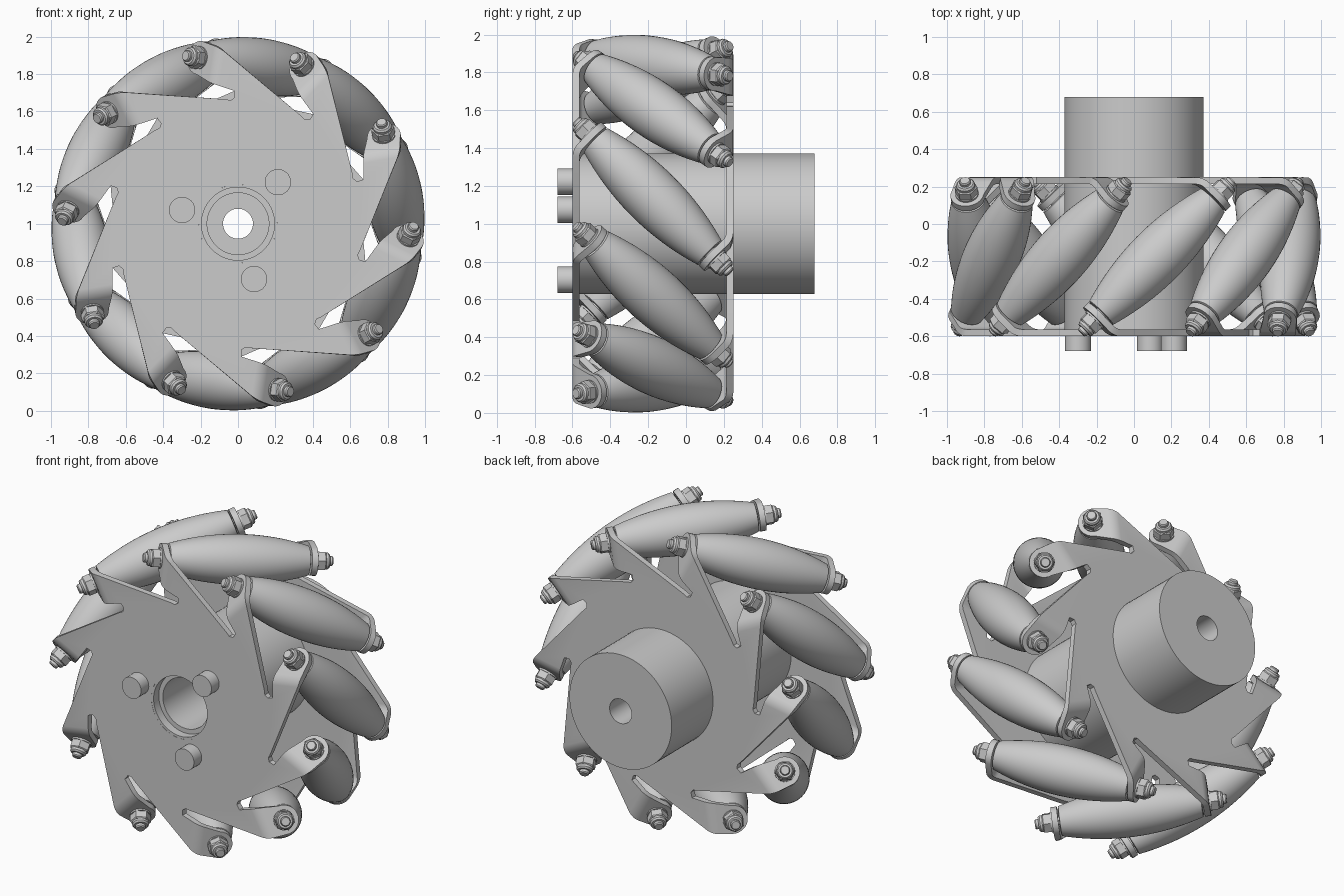
import bpy, bmesh
from math import sin, cos, pi, radians, sqrt
from mathutils import Matrix, Vector

if "Cube" in bpy.data.objects:
    bpy.data.objects.remove(bpy.data.objects["Cube"])

COUNT = 10
STEP = 2 * pi / COUNT
FIRST = radians(9.7)          # angle of the first roller's middle
CENTRE = Vector((0, -0.175, 1))
AXIS_R = 0.848                # distance of roller axes from the wheel axis
THICK = 0.037
PLATE_N = 0.4065              # plate mid-surface, measured from the wheel middle
FOLD_T = 0.235

grey = bpy.data.materials.new("light_grey")
grey.use_nodes = True
grey.diffuse_color = (0.6, 0.6, 0.6, 1)
grey.node_tree.nodes["Principled BSDF"].inputs["Base Color"].default_value = (0.6, 0.6, 0.6, 1)


def frame(angle):
    """Local axes: radial, tangential, towards the front."""
    m = Matrix(((cos(angle), -sin(angle), 0), (0, 0, -1), (sin(angle), cos(angle), 0)))
    return Matrix.Translation(CENTRE) @ m.to_4x4()


def smooth(mesh, angle=30):
    for p in mesh.polygons:
        p.use_smooth = True
    mesh.set_sharp_from_angle(angle=radians(angle))


def add(name, mesh, matrix):
    ob = bpy.data.objects.new(name, mesh)
    bpy.context.collection.objects.link(ob)
    ob.matrix_world = matrix
    return ob


def lathe(name, stacks):
    """Revolve (radius, height) profiles about z; each stack is (sides, profile)."""
    bm = bmesh.new()
    for sides, profile in stacks:
        rings = []
        for r, h in profile:
            if r == 0:
                rings.append([bm.verts.new((0, 0, h))] * sides)
            else:
                rings.append([bm.verts.new((r * cos(2 * pi * i / sides), r * sin(2 * pi * i / sides), h))
                              for i in range(sides)])
        for a, b in zip(rings, rings[1:]):
            for i in range(sides):
                j = (i + 1) % sides
                bm.faces.new(list(dict.fromkeys((a[i], a[j], b[j], b[i]))))
    bmesh.ops.recalc_face_normals(bm, faces=bm.faces)
    mesh = bpy.data.meshes.new(name)
    bm.to_mesh(mesh)
    bm.free()
    mesh.materials.append(grey)
    smooth(mesh)
    return mesh


# Side plate with slots and folded tabs
def side_plate(name, matrix):
    bm = bmesh.new()
    outer = [(0.606, -0.298), (0.603, -0.272), (0.62, -0.25), (0.92, FOLD_T), (0.72, FOLD_T), (0.70, 0.12)]
    for k in range(COUNT):
        turn = Matrix.Rotation(k * STEP, 3, 'Z')
        after = Matrix.Rotation(STEP, 3, 'Z')
        rim = [Vector((r, t, PLATE_N)) for r, t in outer]
        start = rim[0].to_2d()
        a0 = -Vector((1, 0)).angle_signed(start)
        hole = [Vector((0.21 * cos(a0 + STEP * i / 8), 0.21 * sin(a0 + STEP * i / 8), PLATE_N))
                for i in range(8, -1, -1)]
        verts = [bm.verts.new(turn @ p) for p in rim + [after @ rim[0]] + hole]
        bm.faces.new(verts)
        # rounded tab, square to the roller axis
        q0 = (PLATE_N - FOLD_T) / sqrt(2)
        tab = []
        for i in range(13):
            a = pi * i / 12
            r, q = AXIS_R + 0.09 * cos(a), (q0 + 0.09 * sin(a)) / sqrt(2)
            tab.append(bm.verts.new(turn @ Vector((r, FOLD_T + q, PLATE_N - q))))
        bm.faces.new([verts[4], verts[3]] + tab)
    bmesh.ops.remove_doubles(bm, verts=bm.verts, dist=0.0005)
    bmesh.ops.recalc_face_normals(bm, faces=bm.faces)
    folds = [e for e in bm.edges if len(e.link_faces) == 2 and e.calc_face_angle() > 0.3]
    bmesh.ops.bevel(bm, geom=folds, offset=0.03, segments=4, profile=0.5, affect='EDGES')
    mesh = bpy.data.meshes.new(name)
    bm.to_mesh(mesh)
    bm.free()
    mesh.materials.append(grey)
    ob = add(name, mesh, matrix)
    mod = ob.modifiers.new("thickness", 'SOLIDIFY')
    mod.thickness = THICK
    mod.offset = 0
    bpy.context.view_layer.objects.active = ob
    bpy.ops.object.modifier_apply(modifier=mod.name)
    smooth(ob.data)


flip = Matrix.Rotation(pi, 4, 'X')
side_plate("front_plate", frame(FIRST))
side_plate("back_plate", frame(FIRST) @ flip)

# Barrel rollers with a fastener at each end
HALF = 0.425
barrel = [(0.152 - 0.062 * (s / 10) ** 2, HALF * s / 10) for s in range(-10, 11)]
barrel = [(0.035, -HALF + 0.015), (0.075, -HALF - 0.004)] + barrel + [(0.075, HALF + 0.004), (0.035, HALF - 0.015)]
roller_mesh = lathe("roller", [(40, barrel), (16, [(0.035, -0.44), (0.035, 0.44)])])
nut_mesh = lathe("nut", [
    (24, [(0, 0.44), (0.062, 0.44), (0.062, 0.482), (0, 0.482)]),
    (6, [(0, 0.48), (0.062, 0.48), (0.062, 0.525), (0.055, 0.532), (0, 0.532)]),
    (24, [(0.05, 0.53), (0.05, 0.545), (0.042, 0.555), (0, 0.555)]),
    (16, [(0.03, 0.55), (0.03, 0.57), (0.025, 0.577), (0, 0.577)])])
tilt = Matrix.Translation((AXIS_R, 0, 0)) @ Matrix.Rotation(-pi / 4, 4, 'X')
for k in range(COUNT):
    m = frame(FIRST + k * STEP) @ tilt
    add(f"roller_{k + 1}", roller_mesh, m)
    add(f"front_nut_{k + 1}", nut_mesh, m)
    add(f"back_nut_{k + 1}", nut_mesh, m @ flip)

# Hub with a stepped pocket at the front and a through bore
hub = [(0.08, -0.855), (0.372, -0.855), (0.372, 0.39), (0.21, 0.39), (0.21, 0.424), (0.195, 0.424),
       (0.195, 0.37), (0.165, 0.37), (0.165, -0.1), (0.08, -0.1), (0.08, -0.855)]
add("hub", lathe("hub", [(72, hub)]), frame(0))

# Locating pins on the front plate
pin = lathe("pin", [(32, [(0, 0.40), (0.07, 0.40), (0.07, 0.505), (0, 0.505)])])
for i in range(3):
    add(f"pin_{i + 1}", pin, frame(radians(46.2 + 120 * i)) @ Matrix.Translation((0.308, 0, 0)))
